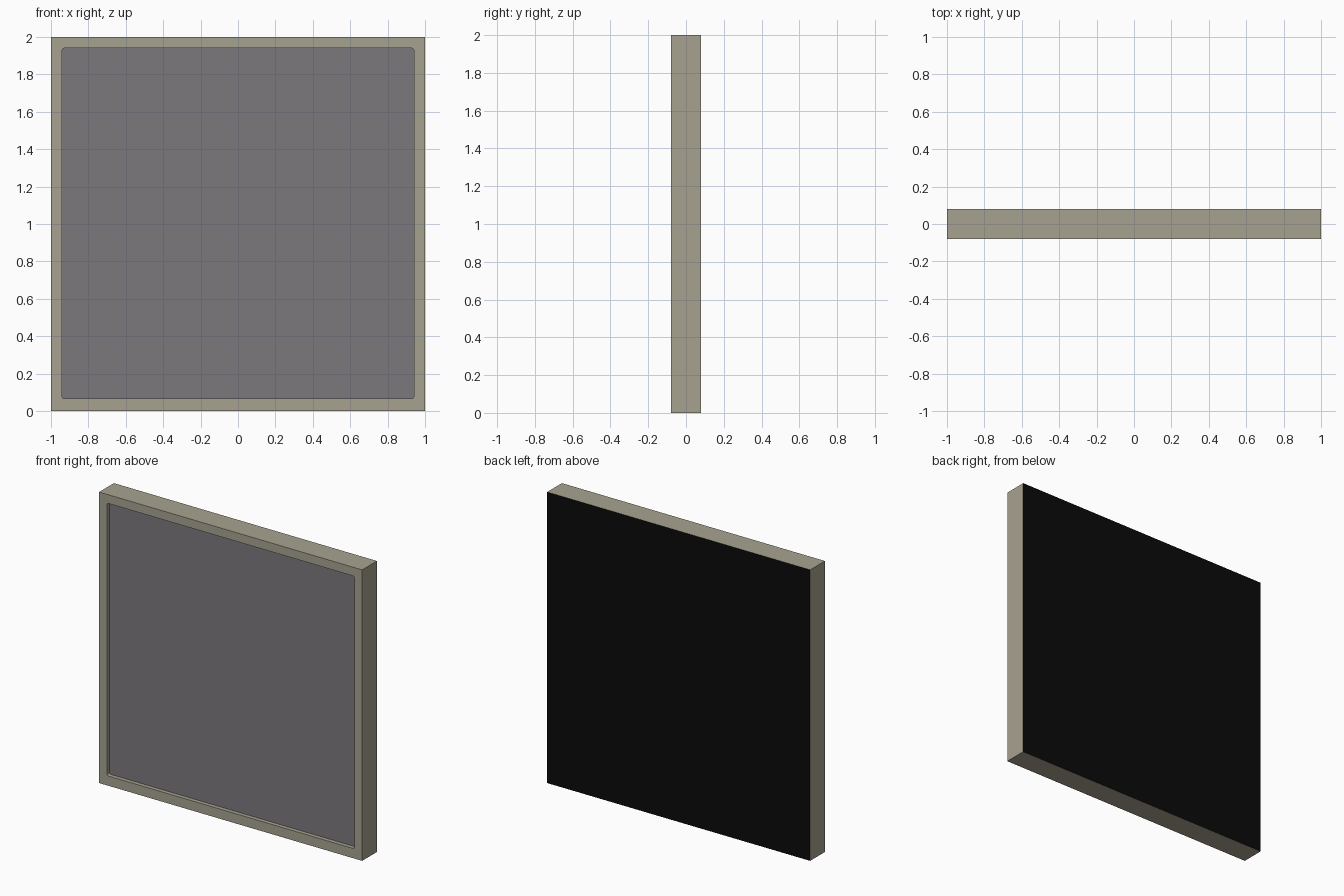
import bpy, bmesh
from mathutils import Vector

cube = bpy.data.objects.get("Cube")
if cube:
    bpy.data.objects.remove(cube, do_unlink=True)

DEPTH = 0.08                       # half thickness of the frame
RECESS = 0.03                      # how far the panel sits behind the rim
X_IN, Z_LOW, Z_HIGH = 0.94, 0.067, 1.94


def material(name, rgb):
    m = bpy.data.materials.new(name)
    m.use_nodes = True
    m.diffuse_color = (*rgb, 1)
    m.node_tree.nodes["Principled BSDF"].inputs["Base Color"].default_value = (*rgb, 1)
    return m


beige = material("warm beige", (0.39, 0.36, 0.28))
grey = material("panel grey", (0.20, 0.19, 0.20))
black = material("back black", (0.003, 0.003, 0.003))


def add_object(name, bm, *mats):
    bmesh.ops.recalc_face_normals(bm, faces=bm.faces)
    mesh = bpy.data.meshes.new(name)
    bm.to_mesh(mesh)
    bm.free()
    for m in mats:
        mesh.materials.append(m)
    obj = bpy.data.objects.new(name, mesh)
    bpy.context.collection.objects.link(obj)
    return obj


def box(x, y0, y1, z0, z1):
    bm = bmesh.new()
    bmesh.ops.create_cube(bm, size=1)
    for v in bm.verts:
        v.co = Vector((v.co.x * 2 * x, y0 + (v.co.y + 0.5) * (y1 - y0),
                       z0 + (v.co.z + 0.5) * (z1 - z0)))
    return bm


# Frame: a slab with a shallow rounded opening in the front and a black back
bm = box(1, -DEPTH, DEPTH, 0, 2)
front = min(bm.faces, key=lambda f: f.calc_center_median().y)
bmesh.ops.inset_region(bm, faces=[front], thickness=0.06)
for v in front.verts:
    v.co.x = X_IN if v.co.x > 0 else -X_IN
    v.co.z = Z_HIGH if v.co.z > 1 else Z_LOW
floor = bmesh.ops.extrude_discrete_faces(bm, faces=[front])["faces"][0]
for v in floor.verts:
    v.co.y += RECESS
corners = [e for e in bm.edges
           if abs(abs(e.verts[0].co.y - e.verts[1].co.y) - RECESS) < 1e-4]
bmesh.ops.bevel(bm, geom=corners, offset=0.01, segments=3, affect='EDGES', profile=0.5)
bm.normal_update()
for f in bm.faces:
    y = f.calc_center_median().y
    if y > DEPTH - 0.001:
        f.material_index = 1
add_object("frame", bm, beige, black)

# Panel: thin plate lying on the floor of the opening
bm = box(X_IN, -DEPTH + RECESS - 0.002, -DEPTH + RECESS + 0.004, Z_LOW, Z_HIGH)
add_object("panel", bm, grey)
